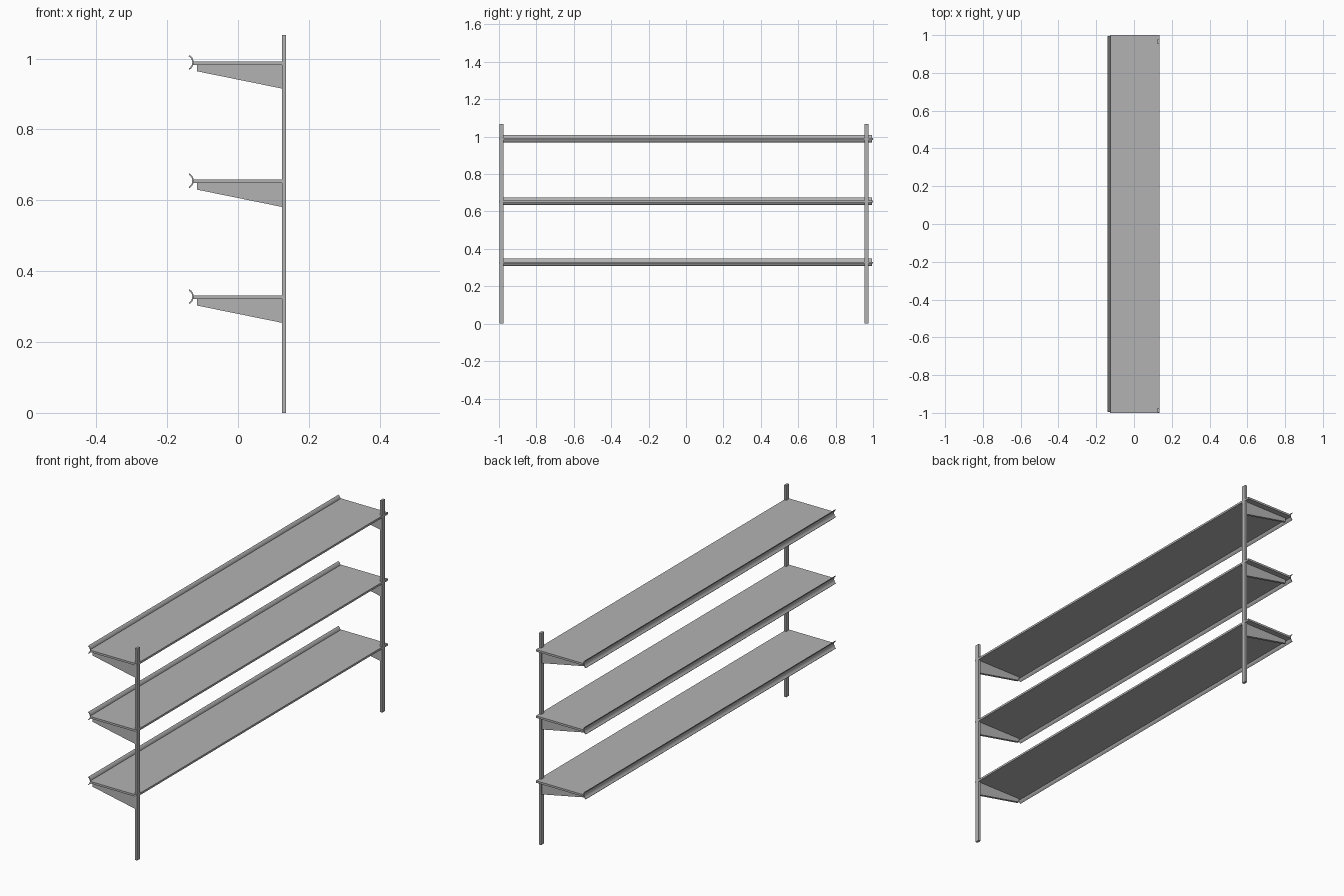
import bpy
import bmesh
import math

cube = bpy.data.objects.get("Cube")
if cube:
    bpy.data.objects.remove(cube, do_unlink=True)

grey = bpy.data.materials.new("painted grey")
grey.use_nodes = True
colour = (0.45, 0.45, 0.45, 1)
grey.diffuse_color = colour
grey.node_tree.nodes["Principled BSDF"].inputs["Base Color"].default_value = colour


def extrude_profile(name, points, y0, y1):
    """Extrude a closed (x, z) outline from y0 to y1."""
    bm = bmesh.new()
    face = bm.faces.new([bm.verts.new((x, y0, z)) for x, z in points])
    grown = bmesh.ops.extrude_face_region(bm, geom=[face])
    moved = [v for v in grown["geom"] if isinstance(v, bmesh.types.BMVert)]
    bmesh.ops.translate(bm, verts=moved, vec=(0, y1 - y0, 0))
    bmesh.ops.recalc_face_normals(bm, faces=bm.faces)
    mesh = bpy.data.meshes.new(name)
    bm.to_mesh(mesh)
    bm.free()
    mesh.materials.append(grey)
    obj = bpy.data.objects.new(name, mesh)
    bpy.context.collection.objects.link(obj)
    return obj


def rectangle(x0, x1, z0, z1):
    return [(x0, z0), (x1, z0), (x1, z1), (x0, z1)]


def curved_strip(z, thickness=0.004, steps=8):
    """Thin arc that bulges toward the shelf, with both tips pointing outward."""
    radius, half_angle, inner_x = 0.024, math.radians(60), -0.125
    angles = [half_angle * (2 * i / steps - 1) for i in range(steps + 1)]

    def arc(r, turns):
        return [(inner_x - radius + r * math.cos(a), z + r * math.sin(a)) for a in turns]

    return arc(radius, angles) + arc(radius - thickness, angles[::-1])


# Uprights, with their y ranges shared by the brackets
uprights = {"front": (-0.997, -0.975), "back": (0.954, 0.976)}
for side, (y0, y1) in uprights.items():
    extrude_profile(side + "_upright", rectangle(0.124, 0.136, 0, 1.067), y0, y1)

# Three shelves, each with a curved edge strip and two tapered brackets
for level, top in {"lower": 0.331, "middle": 0.658, "upper": 0.992}.items():
    under = top - 0.01
    extrude_profile(level + "_shelf", rectangle(-0.126, 0.136, under, top), -1, 1)
    strip = extrude_profile(level + "_edge_strip", curved_strip(top - 0.003), -0.995, 0.995)
    bpy.ops.object.select_all(action="DESELECT")
    strip.select_set(True)
    bpy.context.view_layer.objects.active = strip
    bpy.ops.object.shade_smooth_by_angle(angle=math.radians(30))
    for side, (y0, y1) in uprights.items():
        taper = [(-0.116, under), (-0.116, top - 0.028), (0.125, top - 0.077), (0.125, under)]
        extrude_profile(level + "_" + side + "_bracket", taper, y0 + 0.005, y1 - 0.005)
